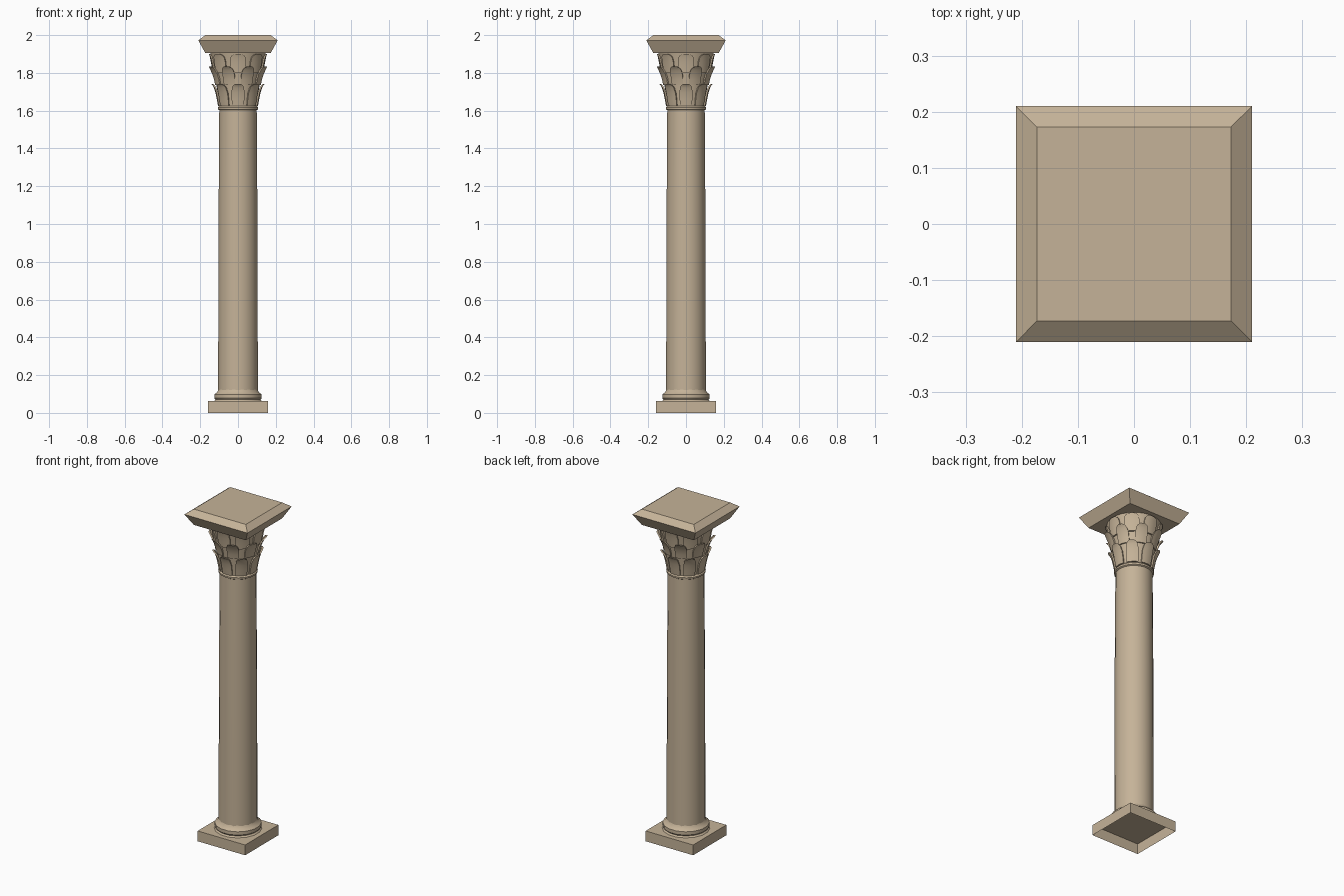
import bpy, bmesh, math

if "Cube" in bpy.data.objects:
    bpy.data.objects.remove(bpy.data.objects["Cube"])

stone = bpy.data.materials.new("warm beige stone")
stone.diffuse_color = (0.56, 0.45, 0.315, 1)
stone.use_nodes = True
stone.node_tree.nodes["Principled BSDF"].inputs["Base Color"].default_value = stone.diffuse_color


def make_object(name, bm, smooth=None):
    bmesh.ops.recalc_face_normals(bm, faces=bm.faces[:])
    mesh = bpy.data.meshes.new(name)
    bm.to_mesh(mesh)
    bm.free()
    mesh.materials.append(stone)
    ob = bpy.data.objects.new(name, mesh)
    bpy.context.collection.objects.link(ob)
    if smooth:
        bpy.ops.object.select_all(action='DESELECT')
        ob.select_set(True)
        bpy.context.view_layer.objects.active = ob
        bpy.ops.object.shade_smooth_by_angle(angle=math.radians(smooth))
    return ob


def loft(bm, profile, sides, start=0.0, cap_bottom=False, cap_top=False):
    """Stack rings of (radius, z) and bridge them."""
    rings = []
    for r, z in profile:
        rings.append([bm.verts.new((r * math.cos(start + 2 * math.pi * i / sides),
                                    r * math.sin(start + 2 * math.pi * i / sides), z))
                      for i in range(sides)])
    for a, b in zip(rings, rings[1:]):
        for i in range(sides):
            j = (i + 1) % sides
            bm.faces.new((a[i], a[j], b[j], b[i]))
    if cap_bottom:
        bm.faces.new(rings[0][::-1])
    if cap_top:
        bm.faces.new(rings[-1])


def square_part(name, profile, cap_bottom):
    bm = bmesh.new()
    loft(bm, [(h * math.sqrt(2), z) for h, z in profile], 4, math.pi / 4, cap_bottom, True)
    return make_object(name, bm)


def round_part(name, profile, sides, smooth=35):
    bm = bmesh.new()
    loft(bm, profile, sides, math.pi / sides)
    return make_object(name, bm, smooth)


# Plinth, open underneath, and the bevelled abacus
square_part("plinth", [(0.158, 0), (0.158, 0.062)], False)
square_part("abacus", [(0.173, 1.905), (0.21, 1.972), (0.173, 2.0)], True)

# Moulded foot, shaft with slight taper, neck ring
round_part("base_moulding", [(0.13, 0.062), (0.122, 0.07), (0.128, 0.078), (0.128, 0.098),
                             (0.113, 0.108), (0.106, 0.125)], 16)
round_part("shaft", [(0.106, 0.12), (0.105, 0.6), (0.104, 1.0), (0.1, 1.61)], 24)
round_part("neck_ring", [(0.099, 1.602), (0.107, 1.607), (0.108, 1.617), (0.099, 1.626)], 24)

# Flaring bell of the capital
BELL = [(0.099, 1.622), (0.106, 1.68), (0.116, 1.74), (0.126, 1.80), (0.137, 1.86), (0.148, 1.907)]
round_part("capital_bell", BELL, 24)


def leaf_row(name, path, width, offset):
    """Eight round-topped leaves, each a curved strip following the (radius, z) path."""
    widths = [0.92, 0.97, 1.0, 0.92, 0.75, 0.36]
    cols = 4
    thick = 0.009
    bm = bmesh.new()
    for k in range(8):
        a0 = offset + k * math.pi / 4
        layers = []
        for depth in (0, thick):
            grid = []
            for (r, z), w in zip(path, widths):
                row = []
                for c in range(cols + 1):
                    a = a0 + (c / cols - 0.5) * width * w / r
                    row.append(bm.verts.new(((r - depth) * math.cos(a),
                                             (r - depth) * math.sin(a), z)))
                grid.append(row)
            for i in range(len(grid) - 1):
                for c in range(cols):
                    bm.faces.new((grid[i][c], grid[i][c + 1], grid[i + 1][c + 1], grid[i + 1][c]))
            n = len(grid)
            layers.append(grid[0] + [grid[i][-1] for i in range(1, n)]
                          + grid[-1][-2::-1] + [grid[i][0] for i in range(n - 2, 0, -1)])
        # Rim joining front and back of the leaf
        outer, inner = layers
        for i in range(len(outer)):
            j = (i + 1) % len(outer)
            bm.faces.new((outer[i], outer[j], inner[j], inner[i]))
    return make_object(name, bm, 40)


leaf_row("lower_leaves", [(0.106, 1.626), (0.112, 1.66), (0.119, 1.695),
                          (0.128, 1.722), (0.134, 1.734), (0.14, 1.741)], 0.07, 0)
leaf_row("middle_leaves", [(0.122, 1.737), (0.128, 1.765), (0.136, 1.79),
                           (0.148, 1.815), (0.156, 1.827), (0.163, 1.834)], 0.07, math.pi / 8)
leaf_row("upper_leaves", [(0.134, 1.80), (0.139, 1.835), (0.144, 1.86),
                          (0.149, 1.884), (0.152, 1.893), (0.154, 1.899)], 0.085, 0)
